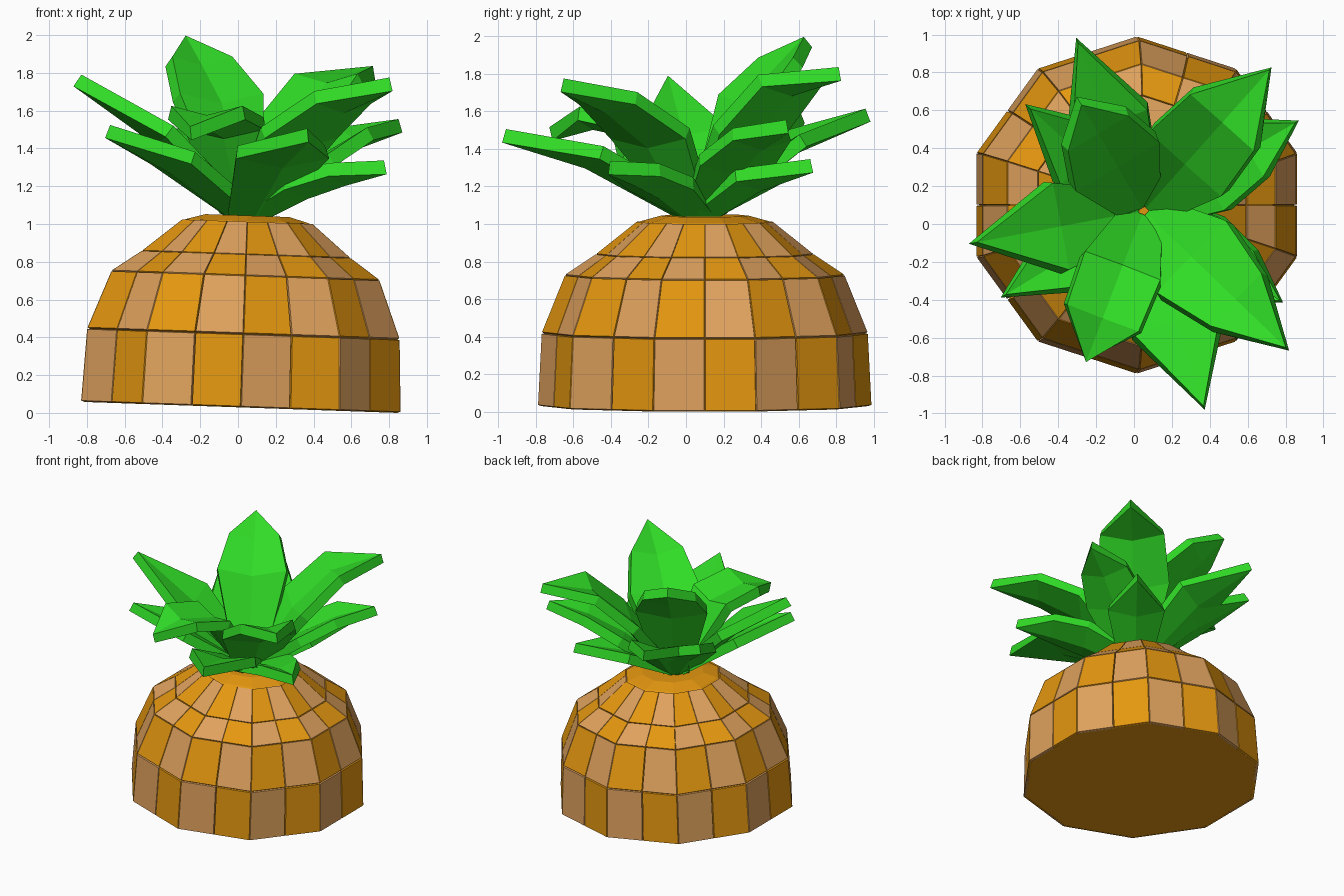
import bpy, bmesh
from math import sin, cos, pi, radians
from mathutils import Vector, Matrix

if "Cube" in bpy.data.objects:
    bpy.data.objects.remove(bpy.data.objects["Cube"])


def material(name, rgb):
    m = bpy.data.materials.new(name)
    m.diffuse_color = (*rgb, 1)
    m.use_nodes = True
    m.node_tree.nodes["Principled BSDF"].inputs["Base Color"].default_value = m.diffuse_color
    return m


ORANGE = material("orange_skin", (0.78, 0.31, 0.005))
TAN = material("tan_skin", (0.74, 0.36, 0.11))
GREEN = material("leaf_green", (0.03, 0.72, 0.02))


def make_object(name, bm, mats):
    bmesh.ops.recalc_face_normals(bm, faces=bm.faces)
    me = bpy.data.meshes.new(name)
    bm.to_mesh(me)
    bm.free()
    for m in mats:
        me.materials.append(m)
    ob = bpy.data.objects.new(name, me)
    bpy.context.collection.objects.link(ob)
    return ob


# Body profile: (radius, height), swept as a ten-sided shape with two tiles per side
PROFILE = [(0.89, 0.0), (0.87, 0.39), (0.745, 0.70), (0.58, 0.81), (0.36, 0.985), (0.25, 1.015)]
BODY = Matrix.Translation((0.015, 0.10, 0.03)) @ Matrix.Rotation(radians(2), 4, 'Y')


def skin_point(r, z, k):
    a = -pi / 2 + k * pi / 10
    if k % 2:
        r *= cos(pi / 10)
    return Vector((r * cos(a), r * sin(a), z))


# Solid core under the tiles
bm = bmesh.new()
rings = [[bm.verts.new(skin_point(r - 0.016, z, k)) for k in range(20)] for r, z in PROFILE]
for lo, hi in zip(rings, rings[1:]):
    for k in range(20):
        n = (k + 1) % 20
        bm.faces.new((lo[k], lo[n], hi[n], hi[k]))
bm.faces.new(rings[0][::-1])
bm.faces.new(rings[-1])
make_object("fruit_core", bm, [ORANGE]).matrix_world = BODY

# Raised skin tiles in a checkerboard, each with sloping sides
bm = bmesh.new()
for row in range(4):
    (r0, z0), (r1, z1) = PROFILE[row:row + 2]
    for k in range(20):
        outer = [skin_point(r0, z0, k), skin_point(r0, z0, k + 1),
                 skin_point(r1, z1, k + 1), skin_point(r1, z1, k)]
        mid = sum(outer, Vector()) / 4
        normal = (outer[1] - outer[0]).cross(outer[3] - outer[0]).normalized()
        top = [bm.verts.new(p.lerp(mid, 0.03)) for p in outer]
        bottom = [bm.verts.new(p - normal * 0.022) for p in outer]
        faces = [bm.faces.new(top), bm.faces.new(bottom[::-1])]
        for i in range(4):
            j = (i + 1) % 4
            faces.append(bm.faces.new((bottom[i], bottom[j], top[j], top[i])))
        for f in faces:
            f.material_index = 1 if (k + row) % 2 == 0 else 0
make_object("skin_tiles", bm, [ORANGE, TAN]).matrix_world = BODY

# Crown leaves: tip position, then (fraction along, lift, half width) for each wide station
LEAVES = [
    ((-0.29, 0.65, 1.97), [(0.40, 0.22, 0.26), (0.72, 0.12, 0.19)]),
    ((0.72, 0.82, 1.80), [(0.32, 0.18, 0.26), (0.62, 0.22, 0.23)]),
    ((-0.85, -0.10, 1.76), [(0.48, 0.07, 0.24)]),
    ((0.81, -0.66, 1.74), [(0.32, 0.18, 0.27), (0.64, 0.15, 0.20)]),
    ((-0.30, 0.97, 1.58), [(0.50, 0.10, 0.22)]),
    ((0.86, 0.54, 1.52), [(0.38, 0.08, 0.22), (0.68, 0.08, 0.17)]),
    ((-0.56, 0.62, 1.57), [(0.50, 0.05, 0.20)]),
    ((-0.69, -0.38, 1.49), [(0.50, 0.05, 0.20)]),
    ((-0.25, -0.72, 1.48), [(0.35, 0.30, 0.22), (0.70, 0.21, 0.21)]),
    ((0.37, -0.97, 1.47), [(0.55, 0.07, 0.25)]),
    ((0.78, -0.41, 1.30), [(0.38, 0.04, 0.20), (0.68, 0.04, 0.15)]),
    ((0.53, 0.67, 1.31), [(0.50, 0.05, 0.20)]),
]
CENTRE = Vector((0.05, 0.07, 1.06))
for number, (tip, stations) in enumerate(LEAVES, 1):
    tip = Vector(tip)
    out = Vector((tip.x - CENTRE.x, tip.y - CENTRE.y, 0)).normalized()
    side = Vector((-out.y, out.x, 0))
    base = CENTRE + out * 0.05
    bm = bmesh.new()
    rows = []
    for t, lift, w in [(0, 0, 0.12)] + stations:
        centre = base.lerp(tip, t) + Vector((0, 0, lift))
        up = Vector((0, 0, 0.025))
        rows.append([bm.verts.new(p) for p in (centre - side * w + up, centre - up, centre + side * w + up)])
    end = bm.verts.new(tip)
    for i in range(2):
        for a, b in zip(rows, rows[1:]):
            bm.faces.new((a[i + 1], a[i], b[i], b[i + 1]))
        bm.faces.new((rows[-1][i + 1], rows[-1][i], end))
    ob = make_object(f"leaf_{number}", bm, [GREEN])
    thick = ob.modifiers.new("thickness", 'SOLIDIFY')
    thick.thickness = 0.075
    thick.offset = 0
